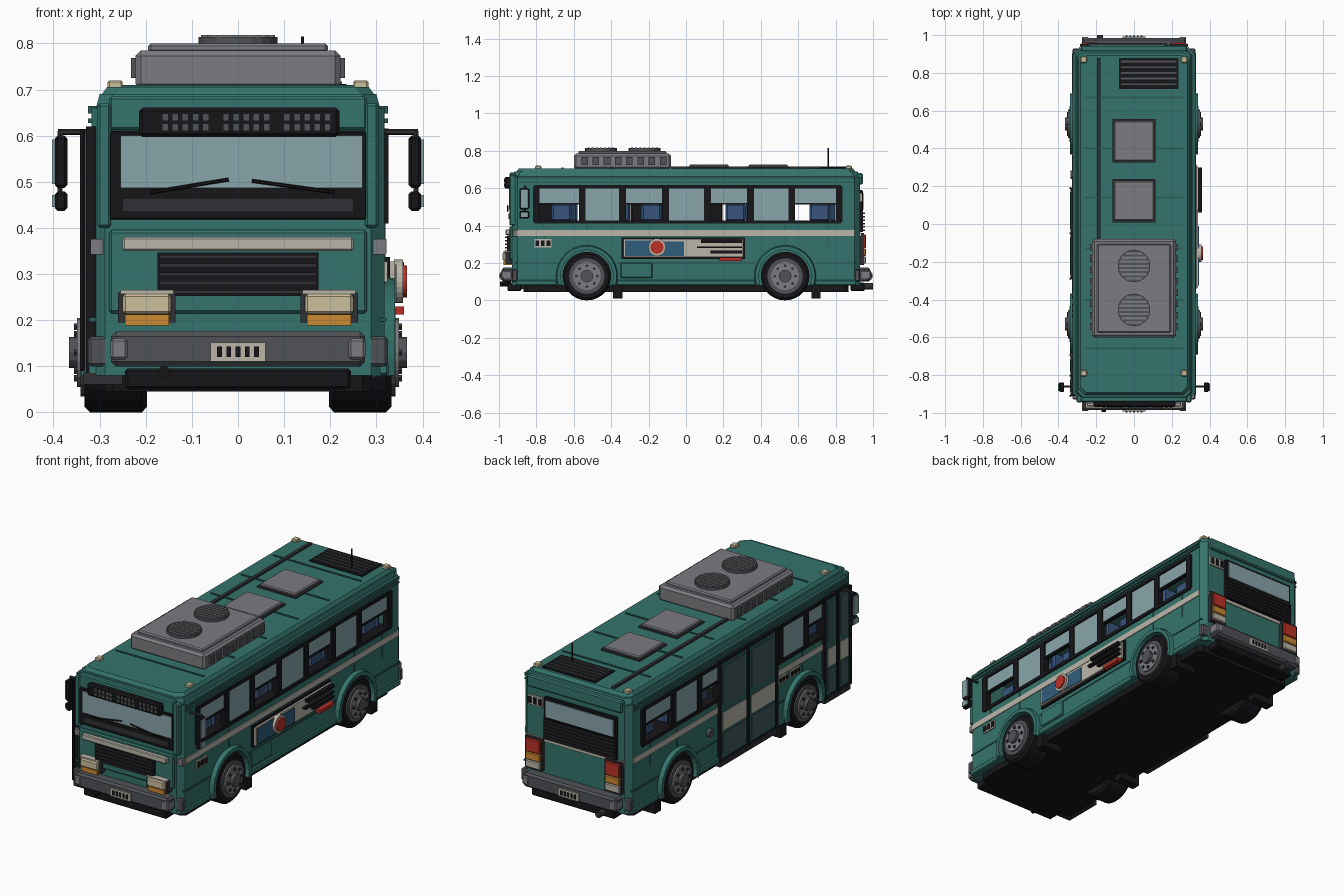
import bpy, bmesh, math
from mathutils import Matrix, Vector

if "Cube" in bpy.data.objects:
    bpy.data.objects.remove(bpy.data.objects["Cube"])

def mat(name, r, g, b):
    m = bpy.data.materials.new(name)
    m.diffuse_color = (r, g, b, 1)
    m.use_nodes = True
    m.node_tree.nodes["Principled BSDF"].inputs["Base Color"].default_value = m.diffuse_color
    return m

TEAL, DTEAL = mat("teal", .035, .175, .15), mat("dark_teal", .025, .11, .1)
BLUE, MID = mat("blue", .03, .11, .2), mat("blue_teal", .03, .14, .18)
BLACK, DARK = mat("black", .008, .008, .01), mat("charcoal", .03, .03, .035)
GLASS, TINT = mat("glass", .25, .38, .41), mat("tinted_glass", .05, .1, .11)
CREAM, LAMP = mat("cream", .5, .47, .4), mat("lamp", .6, .52, .33)
RED, ORANGE, SEAT = mat("red", .5, .03, .02), mat("orange", .6, .25, .03), mat("seat_blue", .04, .09, .2)
GREY, STEEL = mat("grey", .2, .2, .22), mat("steel", .08, .085, .095)

def finish(name, bm, m):
    bmesh.ops.recalc_face_normals(bm, faces=bm.faces)
    me = bpy.data.meshes.new(name)
    bm.to_mesh(me)
    bm.free()
    ob = bpy.data.objects.new(name, me)
    bpy.context.collection.objects.link(ob)
    if m:
        me.materials.append(m)
    return ob

def add_box(bm, x0, x1, y0, y1, z0, z1):
    M = Matrix.Translation(((x0+x1)/2, (y0+y1)/2, (z0+z1)/2)) @ Matrix.Diagonal((abs(x1-x0), abs(y1-y0), abs(z1-z0), 1))
    bmesh.ops.create_cube(bm, size=1, matrix=M)

def box(name, x0, x1, y0, y1, z0, z1, m, bev=0):
    bm = bmesh.new()
    add_box(bm, x0, x1, y0, y1, z0, z1)
    if bev:
        bmesh.ops.bevel(bm, geom=bm.edges[:], offset=bev, segments=1, affect='EDGES')
    return finish(name, bm, m)

ROT = {'x': Matrix.Rotation(math.pi/2, 4, 'Y'), 'y': Matrix.Rotation(math.pi/2, 4, 'X'), 'z': Matrix()}

def add_cyl(bm, c, r, d, axis, n=24, r2=None):
    bmesh.ops.create_cone(bm, cap_ends=True, segments=n, radius1=r, radius2=r if r2 is None else r2,
                          depth=d, matrix=Matrix.Translation(c) @ ROT[axis])

def cyl(name, c, r, d, axis, m, n=24, r2=None):
    bm = bmesh.new()
    add_cyl(bm, c, r, d, axis, n, r2)
    return finish(name, bm, m)

def rod(name, a, b, r, m):
    a, b = Vector(a), Vector(b)
    bm = bmesh.new()
    M = Matrix.Translation((a+b)/2) @ (b-a).to_track_quat('Z', 'Y').to_matrix().to_4x4()
    bmesh.ops.create_cone(bm, cap_ends=True, segments=6, radius1=r, radius2=r, depth=(b-a).length, matrix=M)
    return finish(name, bm, m)

def slab(name, hx, hy, c, z0, z1, m, t=0):
    # rectangle with chamfered corners, top inset by t
    bm = bmesh.new()
    rings = []
    for z, i in ((z0, 0), (z1, t)):
        X, Y = hx-i, hy-i
        pts = [(X, Y-c), (X-c, Y), (c-X, Y), (-X, Y-c), (-X, c-Y), (c-X, -Y), (X-c, -Y), (X, c-Y)]
        rings.append([bm.verts.new((x, y, z)) for x, y in pts])
    for k in range(8):
        bm.faces.new((rings[0][k], rings[0][k-1], rings[1][k-1], rings[1][k]))
    bm.faces.new(rings[0])
    bm.faces.new(rings[1])
    return finish(name, bm, m)

def arch(name, y, x0, x1, r0, r1, m, n=16):
    bm = bmesh.new()
    secs = []
    for k in range(n+1):
        a = math.radians(-18 + 216*k/n)
        secs.append([bm.verts.new((x, y+r*math.cos(a), .13+r*math.sin(a))) for x, r in ((x0, r0), (x1, r0), (x1, r1-.012), (x0, r1))])
    for p, q in zip(secs, secs[1:]):
        for j in range(4):
            bm.faces.new((p[j], p[j-1], q[j-1], q[j]))
    bm.faces.new(secs[0])
    bm.faces.new(secs[-1])
    return finish(name, bm, m)

# body shell: wheel wells and window band cut out, then colour bands
body = slab("body", .318, .93, .03, .08, .66, TEAL)
bm = bmesh.new()
add_box(bm, -.6, .6, -.81, .83, .42, .612)
for s in (-1, 1):
    for y in (-.53, .53):
        add_cyl(bm, (s*.35, y, .13), .145, .32, 'x', 28)
cutter = finish("cutter", bm, None)
cutter.hide_render = True
mod = body.modifiers.new("cut", 'BOOLEAN')
mod.operation, mod.object, mod.solver = 'DIFFERENCE', cutter, 'EXACT'
me = bpy.data.meshes.new_from_object(body.evaluated_get(bpy.context.evaluated_depsgraph_get()))
body.modifiers.clear()
bpy.data.objects.remove(cutter)
bm = bmesh.new()
bm.from_mesh(me)
for z in (.2, .285, .345):
    bmesh.ops.bisect_plane(bm, geom=bm.verts[:]+bm.edges[:]+bm.faces[:], plane_co=(0, 0, z), plane_no=(0, 0, 1))
for f in bm.faces:
    z = f.calc_center_median().z
    f.material_index = 1 if .2 < z < .285 else 2 if .285 < z < .345 else 0
bm.to_mesh(me)
bm.free()
me.materials.clear()
for m in (TEAL, BLUE, MID):
    me.materials.append(m)
body.data = me
slab("roof_edge", .308, .925, .03, .66, .69, TEAL, .008)
slab("roof", .295, .905, .03, .69, .706, TEAL, .012)
slab("underfloor", .29, .87, .02, .045, .082, BLACK)
box("interior_floor", -.3, .3, -.8, .82, .418, .426, BLACK)
for y in (-.7, -.42, -.22, .0, .23, .45, .68):
    for s in (-1, 1):
        box("seat", s*.12, s*.28, y-.02, y+.09, .42, .52, SEAT, .012)
        box("seat_back", s*.12, s*.28, y+.09, y+.12, .42, .56, SEAT, .01)

# both sides: windows, trim, wheels
EDGES = [-.8, -.555, -.34, -.11, .115, .345, .565, .82]
for s in (-1, 1):
    for z0, z1 in ((.41, .428), (.598, .616)):
        box("window_frame_rail", s*.296, s*.326, -.81, .83, z0, z1, BLACK)
    for e in EDGES:
        box("window_post", s*.296, s*.326, e-.018, e+.018, .42, .61, BLACK)
    for i, (a, b) in enumerate(zip(EDGES, EDGES[1:])):
        half = i % 2 == 0
        box("window_pane", s*.308, s*.318, a+.016, b-.016, .52 if half else .425, .6, GLASS)
        if half:
            box("window_divider", s*.302, s*.323, a, b, .512, .522, BLACK)
    box("beige_stripe", s*.3, s*.322, -.9, .9, .345, .376, CREAM)
    for z0, z1 in ((.628, .637), (.648, .664)):
        box("rain_gutter", s*.3, s*.325, -.9, .9, z0, z1, DTEAL)
    for y0, y1 in ((-.91, -.69), (-.37, .37), (.69, .91)):
        box("side_skirt", s*.3, s*.327, y0, y1, .08, .11, TEAL, .005)
        box("skirt_trim", s*.3, s*.322, y0, y1, .197, .205, DTEAL)
    for y in (-.76, -.53, .53, .76):
        box("panel_seam", s*.3, s*.32, y-.003, y+.003, .28, .41, DTEAL)
    for y in (-.53, .53):
        arch("wheel_arch", y, s*.29, s*.34, .14, .172, TEAL)
        bm = bmesh.new()
        add_cyl(bm, (s*.265, y, .13), .13, .136, 'x', 28)
        bmesh.ops.bevel(bm, geom=[e for e in bm.edges if len(e.link_faces) == 2 and max(len(f.verts) for f in e.link_faces) > 4],
                        offset=.012, segments=1, affect='EDGES')
        finish("tyre", bm, BLACK)
        cyl("wheel_rim", (s*.333, y, .13), .095, .016, 'x', STEEL)
        cyl("wheel_disc", (s*.34, y, .13), .075, .018, 'x', GREY)
        cyl("wheel_hub", (s*.353, y, .13), .034, .026, 'x', STEEL, 12)
        for k in range(8):
            a = k*math.pi/4
            cyl("wheel_bolt", (s*.35, y+.056*math.cos(a), .13+.056*math.sin(a)), .008, .012, 'x', DARK, 6)
        box("mud_flap", s*.2, s*.32, y+.14, y+.19, .01, .1, BLACK)
    # mirrors
    rod("mirror_arm", (s*.31, -.86, .608), (s*.39, -.86, .608), .007, DARK)
    rod("mirror_stem", (s*.386, -.862, .45), (s*.386, -.862, .61), .006, DARK)
    for z0, z1 in ((.487, .6), (.437, .479)):
        box("mirror", s*.37, s*.397, -.89, -.838, z0, z1, BLACK, .006)
        box("mirror_glass", s*.395, s*.403, -.884, -.844, z0+.008, z1-.008, GLASS)
    # front lamps
    box("headlight", s*.145, s*.25, -.98, -.92, .213, .257, LAMP, .006)
    box("headlight_brow", s*.14, s*.255, -.975, -.92, .257, .265, CREAM)
    box("headlight_housing", s*.135, s*.26, -.965, -.92, .195, .26, DARK)
    box("turn_signal", s*.15, s*.245, -.975, -.92, .188, .212, ORANGE)
    box("corner_trim", s*.283, s*.32, -.925, -.89, .342, .376, GREY)
    # tail lamps
    box("tail_light_housing", s*.185, s*.285, .92, .952, .19, .36, DARK)
    for z0, z1, m in ((.28, .352, RED), (.238, .278, ORANGE), (.197, .236, CREAM)):
        box("tail_light", s*.192, s*.278, .93, .962, z0, z1, m, .004)
    # bumper ends and roof markers
    for d in (-1, 1):
        box("bumper_cap", s*.24, s*.276, d*.93, d*.99, .115, .16, GREY, .005)
    for y in (-.79, .87):
        box("roof_marker", s*.25, s*.283, y-.017, y+.017, .7, .72, LAMP, .004)

# front and rear bumpers with plates
for d in (-1, 1):
    box("bumper", -.275, .275, d*.91, d*.985, .1, .175, STEEL, .01)
    box("bumper_return", -.325, .325, d*.9, d*.93, .1, .165, STEEL, .006)
    box("lower_valance", -.245, .245, d*.88, d*.955, .05, .095, BLACK, .006)
    box("number_plate", -.06, .06, d*.98, d*.993, .11, .152, CREAM)
    for k in range(5):
        x = -.04+.02*k
        box("plate_mark", x-.005, x+.005, d*.99, d*.998, .12, .143, BLACK)
cyl("tow_eye", (-.16, -.965, .088), .013, .06, 'y', BLACK, 10)
cyl("exhaust", (-.18, .96, .075), .017, .08, 'y', DARK, 12)

def grille(name, x0, x1, d, y, z0, z1, n):
    box(name, x0, x1, d*(y-.03), d*y, z0, z1, BLACK)
    for k in range(n):
        z = z0+(z1-z0)*(k+.5)/n
        box(name+"_slat", x0+.005, x1-.005, d*y, d*(y+.01), z-.004, z+.004, DARK)

# front face
box("front_panel", -.28, .28, -.945, -.91, .215, .395, TEAL, .006)
grille("front_grille", -.175, .175, -1, .957, .252, .347, 5)
box("front_stripe", -.25, .25, -.965, -.92, .35, .38, CREAM, .004)
box("windscreen_frame", -.28, .28, -.942, -.91, .418, .61, BLACK, .004)
box("windscreen", -.255, .27, -.947, -.92, .487, .6, GLASS)
box("dashboard", -.25, .25, -.95, -.92, .435, .465, DARK)
for s in (-1, 1):
    box("front_post", s*.275, s*.305, -.945, -.9, .4, .67, TEAL, .006)
rod("wiper", (-.19, -.953, .477), (-.02, -.953, .505), .004, BLACK)
rod("wiper", (.03, -.953, .502), (.21, -.953, .477), .004, BLACK)
box("front_header", -.28, .28, -.943, -.9, .612, .685, TEAL, .006)
box("destination_sign", -.215, .22, -.97, -.91, .597, .661, BLACK, .008)
for r in range(2):
    for k in range(17):
        if k % 6 != 5:
            x = -.165+.022*k
            box("sign_light", x, x+.014, -.974, -.965, .61+.022*r, .626+.022*r, STEEL)

# rear face
box("rear_window_frame", -.25, .18, .92, .945, .475, .59, BLACK, .004)
box("rear_window", -.235, .165, .93, .95, .487, .575, GLASS)
grille("rear_louvre", -.25, .18, 1, .947, .365, .475, 6)
box("rear_stripe", -.29, .29, .92, .936, .345, .362, CREAM)
box("rear_header", -.28, .28, .91, .945, .62, .68, TEAL, .006)
def vent(name, a0, a1, z0, z1, make):
    make(name, a0, a1, z0, z1, 0, CREAM)
    w = (a1-a0)/3
    for k in range(3):
        make(name+"_slot", a0+w*(k+.18), a0+w*(k+.82), z0+.008, z1-.008, .004, BLACK)
vent("rear_vent", .19, .28, .525, .575, lambda n, a, b, z0, z1, o, m: box(n, a, b, .92, .94+o, z0, z1, m))
vent("side_vent", -.81, -.72, .283, .327, lambda n, a, b, z0, z1, o, m: box(n, .31, .324+o, a, b, z0, z1, m))
for y in (-.5, -.4):
    vent("left_vent", y, y+.08, .305, .34, lambda n, a, b, z0, z1, o, m: box(n, -.31, -.324-o, a, b, z0, z1, m))
cyl("fuel_cap", (-.325, .26, .27), .022, .02, 'x', STEEL, 12)

# right side banner, geometric only
box("banner_frame", .31, .33, -.345, .315, .222, .337, BLACK)
box("banner_white", .32, .34, -.335, .305, .232, .327, CREAM)
box("banner_blue", .325, .344, -.325, -.125, .238, .321, BLUE)
box("banner_blue", .325, .344, -.125, -.01, .238, .315, BLUE)
cyl("banner_ring", (.348, -.155, .284), .047, .02, 'x', CREAM)
cyl("banner_disc", (.356, -.155, .284), .035, .02, 'x', RED)
for y0, y1, z0, z1, m in ((.08, .3, .308, .326, BLACK), (.06, .3, .279, .289, BLACK), (.13, .3, .252, .266, BLACK), (.18, .3, .212, .23, RED)):
    box("banner_bar", .335, .36, y0, y1, z0, z1, m)
box("service_hatch", .31, .326, -.35, -.18, .12, .2, TEAL, .004)

# left side doors
def door(y0, y1):
    box("door_frame", -.29, -.33, y0, y1, .085, .62, BLACK)
    mid = (y0+y1)/2
    for a, b in ((y0, mid), (mid, y1)):
        box("door_leaf", -.32, -.335, a+.012, b-.012, .1, .605, DTEAL)
        box("door_glass", -.325, -.338, a+.025, b-.025, .385, .59, TINT)
        box("door_panel", -.325, -.338, a+.02, b-.02, .25, .345, CREAM)
        box("door_lower_glass", -.325, -.338, a+.025, b-.025, .12, .235, TINT)
    for y in (y0, mid, y1):
        rod("door_rail", (-.337, y, .09), (-.337, y, .615), .006, BLACK)
    box("door_step", -.25, -.335, y0, y1, .06, .088, DARK)
door(-.91, -.695)
door(-.29, .19)

# roof equipment
box("cooler_base", -.222, .222, -.6, -.08, .7, .785, GREY, .012)
box("cooler_lid", -.195, .195, -.575, -.105, .78, .8, GREY, .006)
for s in (-1, 1):
    for k in range(8):
        y = -.56+.06*k
        box("cooler_side_vent", s*.21, s*.232, y, y+.035, .725, .768, STEEL)
for y in (-.455, -.222):
    cyl("fan", (0, y, .806), .086, .016, 'z', STEEL, 20)
    for k in range(-3, 4):
        w = math.sqrt(.08**2-(k*.022)**2)
        box("fan_slat", -w, w, y+k*.022-.006, y+k*.022+.006, .812, .818, GREY)
for y in (.123, .44):
    box("hatch_frame", -.115, .115, y-.115, y+.115, .7, .714, DARK)
    box("roof_hatch", -.105, .105, y-.105, y+.105, .71, .726, GREY, .005)
box("roof_grille", -.08, .235, .715, .88, .7, .712, BLACK)
for k in range(5):
    box("roof_grille_slat", -.07, .225, .735+.03*k, .745+.03*k, .71, .717, STEEL)
box("roof_conduit", -.195, -.177, -.08, .88, .7, .716, DARK)
for y in (.67, .4, .14, -.13, -.4, -.66):
    box("roof_rib", -.26, .26, y-.005, y+.005, .7, .71, DTEAL)
rod("antenna", (.14, .76, .7), (.14, .76, .815), .004, BLACK)
